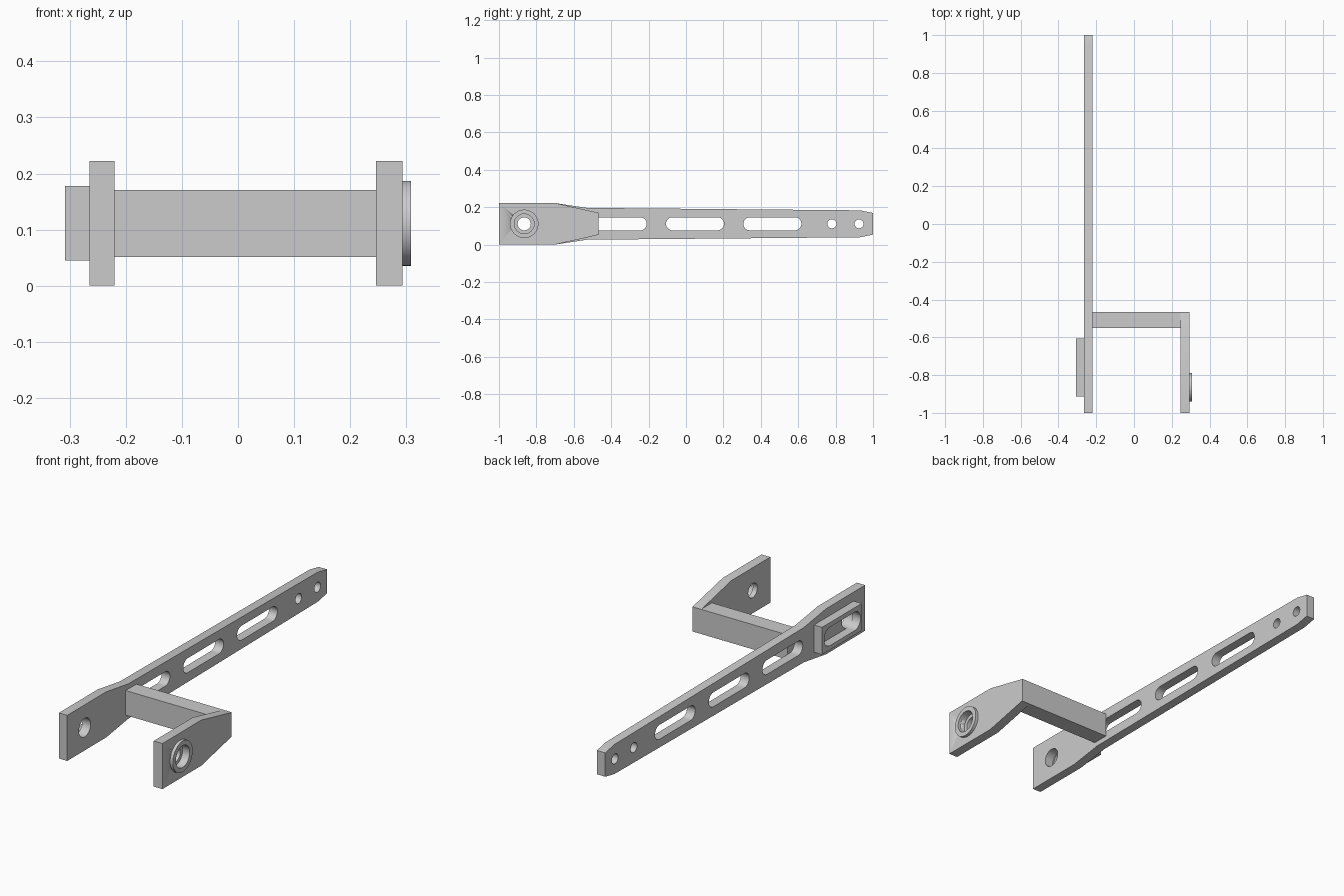
import bpy
from math import pi, cos, sin, radians

# Remove the default cube
cube = bpy.data.objects.get("Cube")
if cube:
    bpy.data.objects.remove(cube, do_unlink=True)

GREY = (0.6, 0.6, 0.6, 1.0)
grey = bpy.data.materials.new("light_grey")
grey.use_nodes = True
grey.diffuse_color = GREY
grey.node_tree.nodes["Principled BSDF"].inputs["Base Color"].default_value = GREY

MID_Z = 0.111      # height of the shared centre line
PIVOT_Y = -0.865   # position of the pivot holes


def slot(y0, y1, r, steps=20):
    """Rounded slot outline along y; a circle when its length is 2r."""
    arc = [-pi / 2 + pi * i / steps for i in range(steps + 1)]
    right = [(y1 - r + r * cos(a), MID_Z + r * sin(a)) for a in arc]
    left = [(y0 + r - r * cos(a), MID_Z - r * sin(a)) for a in arc]
    points = right + left
    return [p for i, p in enumerate(points)
            if abs(p[0] - points[i - 1][0]) + abs(p[1] - points[i - 1][1]) > 1e-5]


def circle(y, r):
    return slot(y - r, y + r, r)


def outline(half_heights):
    """Symmetric outline from (y, half height) stations."""
    lower = [(y, MID_Z - h) for y, h in half_heights]
    upper = [(y, MID_Z + h) for y, h in reversed(half_heights)]
    return lower + upper


def plate(name, x0, x1, loops):
    """Extrude a y-z outline with holes between x0 and x1."""
    curve = bpy.data.curves.new(name, "CURVE")
    curve.dimensions = "2D"
    curve.fill_mode = "BOTH"
    curve.extrude = (x1 - x0) / 2
    for loop in loops:
        spline = curve.splines.new("POLY")
        spline.points.add(len(loop) - 1)
        for point, (y, z) in zip(spline.points, loop):
            point.co = (y, z, 0, 1)
        spline.use_cyclic_u = True
    obj = bpy.data.objects.new(name, curve)
    bpy.context.collection.objects.link(obj)
    obj.rotation_euler = (radians(90), 0, radians(90))
    obj.location.x = (x0 + x1) / 2
    bpy.ops.object.select_all(action="DESELECT")
    obj.select_set(True)
    bpy.context.view_layer.objects.active = obj
    bpy.ops.object.convert(target="MESH")
    obj = bpy.context.object
    # Weld the caps to the rim and merge the flat triangles
    bpy.ops.object.mode_set(mode="EDIT")
    bpy.ops.mesh.select_all(action="SELECT")
    bpy.ops.mesh.remove_doubles(threshold=0.0001)
    bpy.ops.mesh.normals_make_consistent(inside=False)
    bpy.ops.object.mode_set(mode="OBJECT")
    bpy.ops.object.shade_smooth_by_angle(angle=radians(25))
    obj.data.materials.clear()
    obj.data.materials.append(grey)
    return obj


# Long arm with lightening slots, end holes and pivot hole
long_profile = outline([(-1, 0.111), (-0.7, 0.111), (-0.53, 0.085),
                        (0.93, 0.072), (1, 0.058)])
slots = [slot(y, y + 0.31, 0.035) for y in (-0.52, -0.107, 0.307)]
end_holes = [circle(y, 0.024) for y in (0.78, 0.925)]
plate("long_arm", -0.265, -0.22,
      [long_profile, circle(PIVOT_Y, 0.045)] + slots + end_holes)

# Slotted guide block on the outer side of the long arm
guide = [(-0.912, 0.045), (-0.607, 0.045), (-0.607, 0.178), (-0.912, 0.178)]
plate("guide_block", -0.308, -0.265, [guide, slot(-0.903, -0.624, 0.045)])

# Short arm, counterbored from outside
short_profile = outline([(-1, 0.111), (-0.7, 0.111), (-0.468, 0.059)])
short_arm = plate("short_arm", 0.246, 0.293,
                  [short_profile, circle(PIVOT_Y, 0.035)])
cutter = plate("counterbore_cutter", 0.27, 0.32, [circle(PIVOT_Y, 0.053)])
cutter.hide_render = True
bore = short_arm.modifiers.new("counterbore", "BOOLEAN")
bore.operation = "DIFFERENCE"
bore.solver = "EXACT"
bore.object = cutter
bpy.context.view_layer.objects.active = short_arm
bpy.ops.object.modifier_apply(modifier=bore.name)
bpy.data.objects.remove(cutter, do_unlink=True)

# Raised ring around the counterbore
plate("pivot_ring", 0.293, 0.308, [circle(PIVOT_Y, 0.076), circle(PIVOT_Y, 0.053)])

# Cross bar joining the two arms
bar = outline([(-0.55, 0.06), (-0.467, 0.06)])
plate("cross_bar", -0.22, 0.2925, [bar])
